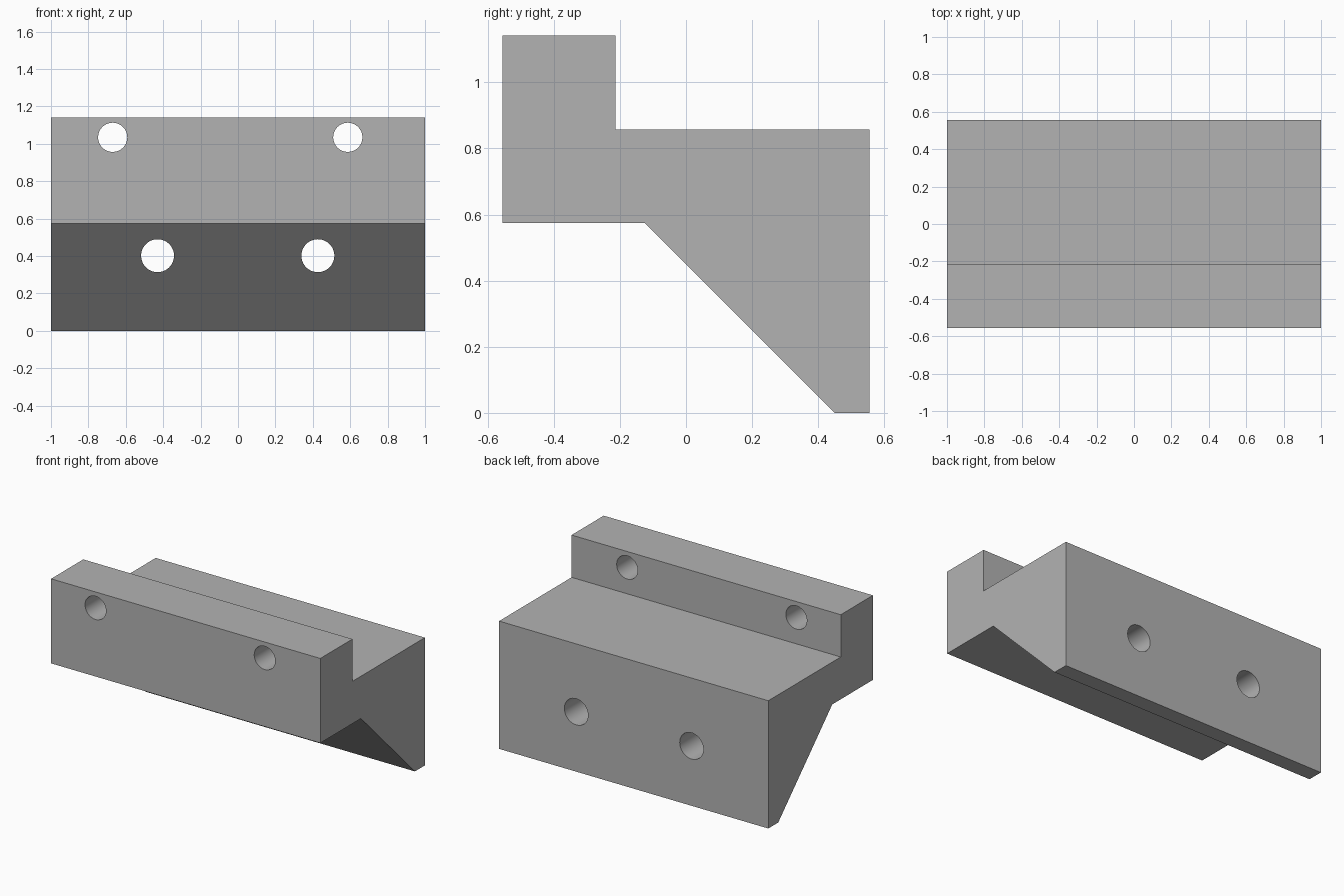
import bpy
import bmesh
import math

cube = bpy.data.objects.get("Cube")
if cube:
    bpy.data.objects.remove(cube, do_unlink=True)

# Plain grey finish
grey = bpy.data.materials.new("plain grey")
grey.use_nodes = True
colour = (0.45, 0.45, 0.45, 1)
grey.diffuse_color = colour
grey.node_tree.nodes["Principled BSDF"].inputs["Base Color"].default_value = colour

HALF_LENGTH = 1.0
DEPTH = 0.555

# Side outline (y, z): front lip, rear ledge, and sloped underside
outline = [(-DEPTH, 0.574), (-0.124, 0.574), (0.449, 0), (DEPTH, 0),
           (DEPTH, 0.858), (-0.214, 0.858), (-0.214, 1.142), (-DEPTH, 1.142)]


def extrude_profile(name, points):
    """Sweep a side outline along the full length."""
    bm = bmesh.new()
    face = bm.faces.new([bm.verts.new((-HALF_LENGTH, y, z)) for y, z in points])
    swept = bmesh.ops.extrude_face_region(bm, geom=[face])["geom"]
    verts = [v for v in swept if isinstance(v, bmesh.types.BMVert)]
    bmesh.ops.translate(bm, verts=verts, vec=(2 * HALF_LENGTH, 0, 0))
    bmesh.ops.recalc_face_normals(bm, faces=bm.faces)
    mesh = bpy.data.meshes.new(name)
    bm.to_mesh(mesh)
    bm.free()
    mesh.materials.append(grey)
    obj = bpy.data.objects.new(name, mesh)
    bpy.context.collection.objects.link(obj)
    return obj


def drill(target, x, z, radius):
    """Cut a round hole straight through from front to back."""
    bpy.ops.mesh.primitive_cylinder_add(vertices=64, radius=radius, depth=3,
                                        location=(x, 0, z),
                                        rotation=(math.pi / 2, 0, 0))
    cutter = bpy.context.object
    cutter.name = "hole_cutter"
    cutter.hide_render = True
    cutter.data.materials.append(grey)
    cut = target.modifiers.new("hole", "BOOLEAN")
    cut.operation = "DIFFERENCE"
    cut.solver = "EXACT"
    cut.object = cutter
    bpy.context.view_layer.objects.active = target
    bpy.ops.object.modifier_apply(modifier=cut.name)
    bpy.data.objects.remove(cutter, do_unlink=True)


bracket = extrude_profile("bracket_block", outline)

# Lip holes, then the larger holes through the sloped body
for x in (-0.67, 0.587):
    drill(bracket, x, 1.035, 0.078)
for x in (-0.43, 0.427):
    drill(bracket, x, 0.402, 0.088)

# Smooth hole walls with crisp block edges
bpy.ops.object.select_all(action="DESELECT")
bracket.select_set(True)
bpy.context.view_layer.objects.active = bracket
bpy.ops.object.shade_smooth_by_angle(angle=math.radians(30))
